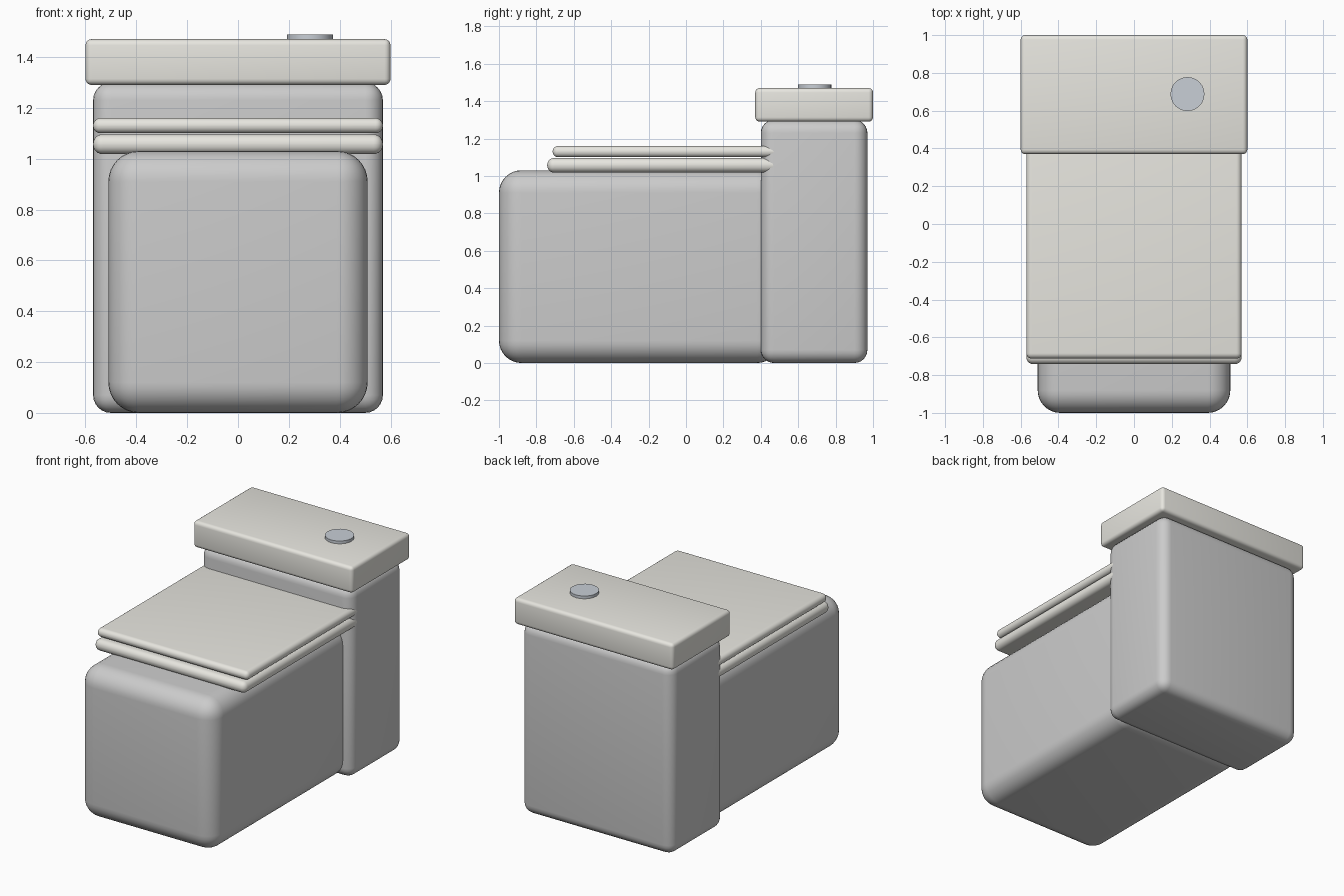
import bpy
import math

if "Cube" in bpy.data.objects:
    bpy.data.objects.remove(bpy.data.objects["Cube"])


def material(name, colour):
    mat = bpy.data.materials.new(name)
    mat.diffuse_color = (*colour, 1)
    mat.use_nodes = True
    mat.node_tree.nodes["Principled BSDF"].inputs["Base Color"].default_value = mat.diffuse_color
    return mat


def rounded_box(name, x, y, z, radius, segments=6, mat=None):
    """Box centred on x = 0 with half width x, and (min, max) ranges y and z."""
    bpy.ops.mesh.primitive_cube_add(size=1, location=(0, sum(y) / 2, sum(z) / 2))
    obj = bpy.context.object
    obj.name = name
    obj.scale = (2 * x, y[1] - y[0], z[1] - z[0])
    bpy.ops.object.transform_apply(location=False, rotation=False, scale=True)
    bevel = obj.modifiers.new("Rounding", 'BEVEL')
    bevel.width = radius
    bevel.segments = segments
    bpy.ops.object.modifier_apply(modifier=bevel.name)
    if mat:
        obj.data.materials.append(mat)
    bpy.ops.object.shade_smooth_by_angle(angle=math.radians(35))
    return obj


cream = material("cream", (0.80, 0.79, 0.74))
steel = material("steel", (0.58, 0.62, 0.67))

# Bowl and tank bodies
rounded_box("bowl", 0.51, (-1.0, 0.50), (0, 1.03), 0.12, 8)
rounded_box("tank", 0.57, (0.40, 0.97), (0, 1.30), 0.07)

# Seat and its closed cover
rounded_box("seat", 0.57, (-0.742, 0.50), (1.018, 1.096), 0.037, mat=cream)
rounded_box("seat_cover", 0.57, (-0.713, 0.50), (1.10, 1.16), 0.029, mat=cream)

# Tank lid
rounded_box("tank_lid", 0.60, (0.37, 1.0), (1.29, 1.47), 0.024, 4, cream)

# Flush button
bpy.ops.mesh.primitive_cylinder_add(vertices=24, radius=0.09, depth=0.03,
                                    location=(0.283, 0.688, 1.474))
button = bpy.context.object
button.name = "flush_button"
button.data.materials.append(steel)
bpy.ops.object.shade_smooth_by_angle(angle=math.radians(35))
